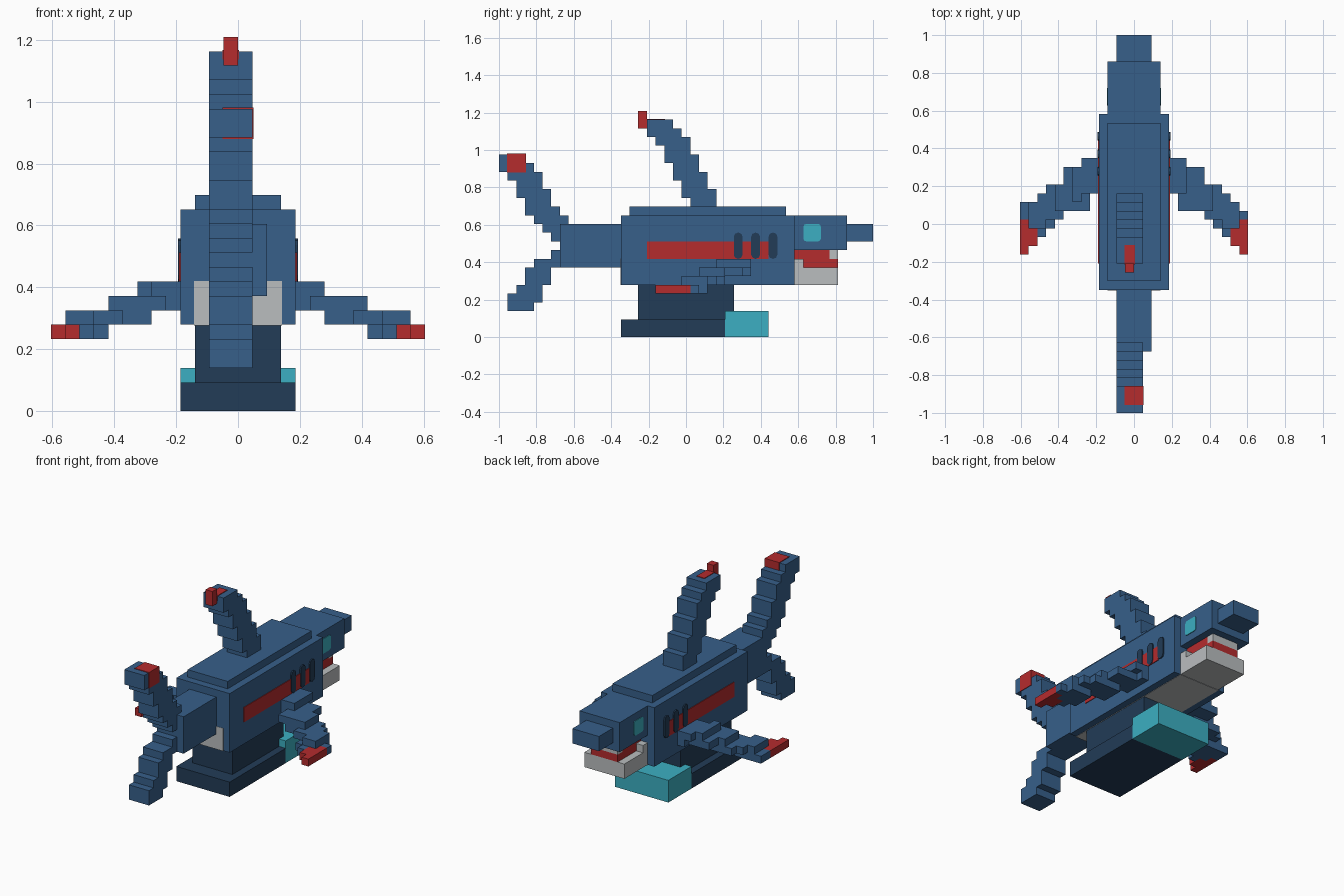
import bpy
import bmesh
from mathutils import Matrix, Vector

default_cube = bpy.data.objects.get("Cube")
if default_cube:
    bpy.data.objects.remove(default_cube, do_unlink=True)

UNIT = 2 / 43      # size of one block
SKIN = 0.004       # thickness of painted plates


def make_material(name, colour):
    material = bpy.data.materials.new(name)
    material.use_nodes = True
    rgba = (*colour, 1)
    material.diffuse_color = rgba
    material.node_tree.nodes["Principled BSDF"].inputs["Base Color"].default_value = rgba
    return material


blue = make_material("steel_blue", (0.038, 0.115, 0.255))
navy = make_material("dark_navy", (0.016, 0.045, 0.095))
red = make_material("deep_red", (0.46, 0.025, 0.027))
teal = make_material("bright_teal", (0.045, 0.43, 0.54))
grey = make_material("pale_grey", (0.49, 0.51, 0.52))


def blocks(name, material, boxes, grow=0.0):
    """One object from boxes given as (x range, y range, z range) in blocks, y counted from the tail."""
    mesh = bpy.data.meshes.new(name)
    bm = bmesh.new()
    for ranges in boxes:
        low = Vector([min(r) for r in ranges]) * UNIT
        high = Vector([max(r) for r in ranges]) * UNIT
        centre = (low + high) / 2 - Vector((0, 1, 0))
        size = high - low + Vector((grow, grow, grow)) * 2
        matrix = Matrix.Translation(centre) @ Matrix.Diagonal((*size, 1))
        bmesh.ops.create_cube(bm, size=1, matrix=matrix)
    bm.to_mesh(mesh)
    bm.free()
    mesh.materials.append(material)
    part = bpy.data.objects.new(name, mesh)
    bpy.context.collection.objects.link(part)
    return part


def stepped_fin(name, base, rows):
    """Fin of one-block layers, each with its own y range, starting at height base."""
    return blocks(name, blue, [((-2, 1), row, (base + i, base + i + 1))
                               for i, row in enumerate(rows)])


def side_plate(name, material, face, y_range, z_range, corner):
    """Thin plate on a side wall, with its outline corners rounded."""
    mesh = bpy.data.meshes.new(name)
    bm = bmesh.new()
    (y0, y1), (z0, z1) = y_range, z_range
    outline = []
    for y, z, dy, dz in ((y0, z0, 1, 1), (y1, z0, -1, 1), (y1, z1, -1, -1), (y0, z1, 1, -1)):
        cut = [(y, z + dz * corner), (y + dy * corner, z)]
        middle = (y + dy * corner * 0.3, z + dz * corner * 0.3)
        points = [cut[0], middle, cut[1]] if corner else [(y, z)]
        outline += points if dy * dz > 0 else points[::-1]
    x = face * UNIT
    verts = [bm.verts.new((x, y * UNIT - 1, z * UNIT)) for y, z in outline]
    cap = bm.faces.new(verts)
    extruded = bmesh.ops.extrude_face_region(bm, geom=[cap])["geom"]
    thickness = SKIN * (2 if material is navy else 1)
    moved = [v for v in extruded if isinstance(v, bmesh.types.BMVert)]
    bmesh.ops.translate(bm, verts=moved, vec=(thickness if face > 0 else -thickness, 0, 0))
    bmesh.ops.recalc_face_normals(bm, faces=bm.faces)
    bm.to_mesh(mesh)
    bm.free()
    mesh.materials.append(material)
    part = bpy.data.objects.new(name, mesh)
    bpy.context.collection.objects.link(part)


# Stand
blocks("stand_slab", navy, [((-4, 4), (14, 26), (0, 2))])
blocks("stand_column", navy, [((-3, 3), (16, 27), (2, 6))])
blocks("stand_front", teal, [((-4, 4), (26, 31), (0, 3))])

# Body, head and tail stem
blocks("body", blue, [((-4, 4), (14, 34), (6, 14))])
blocks("back_ridge", blue, [((-3, 3), (15, 33), (14, 15))])
blocks("head", blue, [((-3, 3), (34, 40), (10, 14))])
blocks("snout", blue, [((-2, 2), (40, 43), (11, 13))])
blocks("tail_stem", blue, [((-2, 2), (7, 14), (8, 13))])

# Pale belly
blocks("belly", grey, [((-3, 3), (14, 34), (6, 6.05))], SKIN / 2)
blocks("belly_rear", grey, [((-3, 3), (14, 14.05), (6, 9))], SKIN / 2)

# Mouth
blocks("lower_jaw", grey, [((-3, 3), (34, 39), (6, 8)), ((-3, 3), (34, 35), (8, 9))])
blocks("mouth", red, [((-2, 2), (35, 39), (8, 9)), ((-2, 2), (34, 38), (9, 10))])
blocks("teeth", grey, [((-2, 2), (38, 39), (9, 10))])

# Stepped vertical fins
stepped_fin("tail_upper_fin", 11, [(6, 8), (5, 8), (4, 8), (3, 7), (3, 6),
                                   (2, 6), (2, 5), (1, 5), (0, 4), (0, 3)])
stepped_fin("tail_lower_fin", 3, [(1, 4), (1, 5), (2, 5), (3, 6), (3, 6), (4, 7), (6, 7)])
stepped_fin("dorsal_fin", 15, [(22, 25), (21, 25), (21, 24), (20, 24), (20, 23),
                               (19, 23), (19, 22), (18, 22), (17, 21), (17, 20)])
blocks("tail_tip", red, [((-1, 1), (1, 3), (19, 21))], SKIN)
blocks("dorsal_tip", red, [((-1, 0), (16, 17), (24, 26))])
blocks("dorsal_patch", red, [((-1, 0), (17, 19), (24.5, 25))], SKIN)

# Side parts
for side, word in ((1, "left"), (-1, "right")):
    def layer(level, *columns):
        return [((side * a, side * b), (c, d), (level, level + 1)) for a, b, c, d in columns]

    root = layer(8, (4, 6, 25, 29))
    if side < 0:
        root += layer(8, (6, 7, 24, 28))
    blocks(word + "_pectoral_fin", blue, root
           + layer(7, (4, 5, 25, 29), (5, 8, 23, 28), (8, 9, 23, 26))
           + layer(6, (6, 8, 23, 26), (8, 10, 22, 26), (10, 11, 21, 25), (11, 12, 21, 24))
           + layer(5, (9, 10, 21, 24), (10, 11, 20, 24), (11, 12, 21, 24),
                   (12, 13, 22, 23 if side > 0 else 24)))
    blocks(word + "_pectoral_tip", red, layer(5, (11, 12, 19, 21), (12, 13, 18, 22)))

    side_plate(word + "_stripe", red, side * 4, (17, 31), (9, 11), 0)
    for number in range(3):
        start = 27 + number * 2
        side_plate(f"{word}_gill_{number + 1}", navy, side * 4, (start, start + 1), (9, 12), 0.45)
    side_plate(word + "_eye", teal, side * 3, (35, 37), (11, 13), 0.3)
